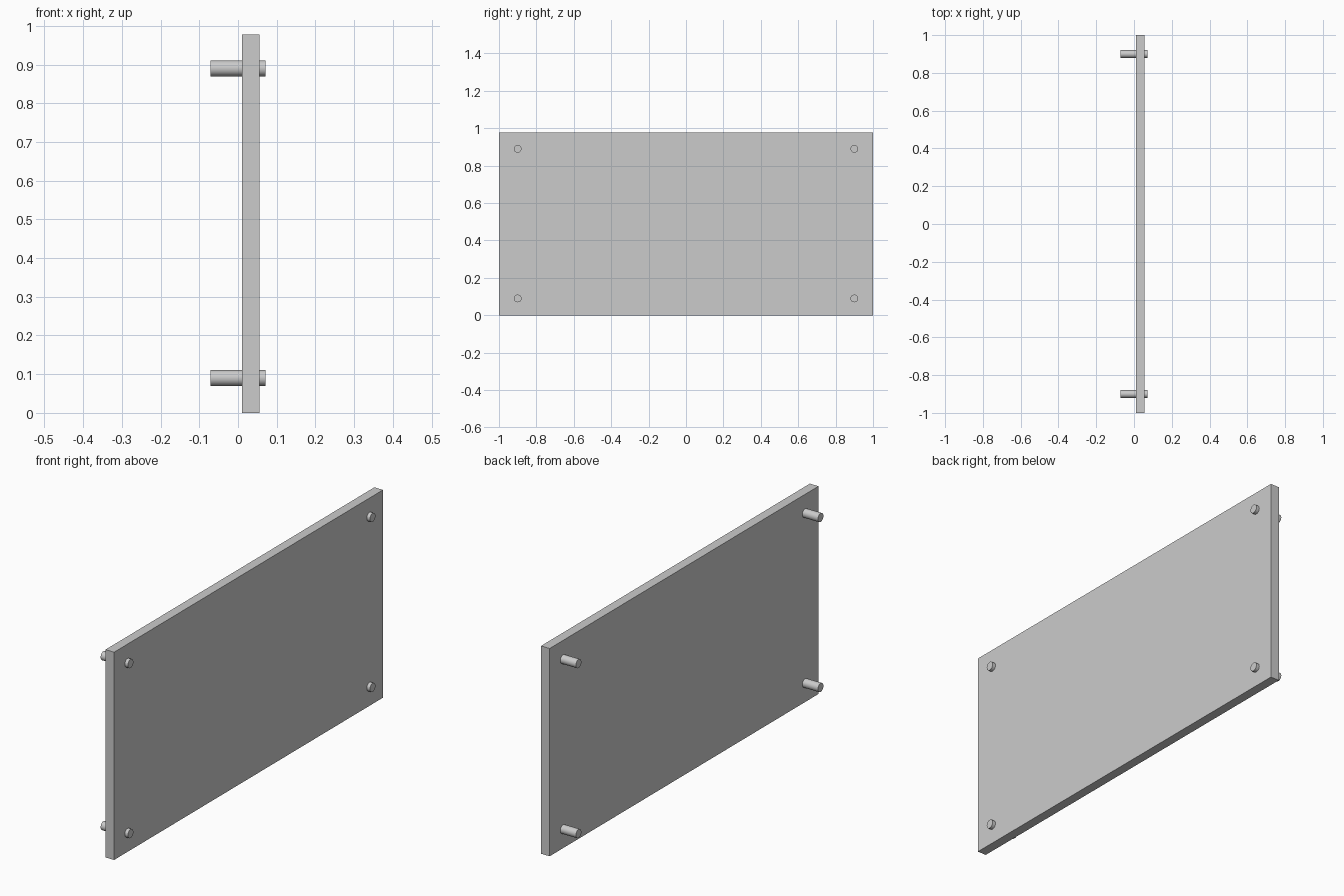
import bpy
import math

if "Cube" in bpy.data.objects:
    bpy.data.objects.remove(bpy.data.objects["Cube"])

# Flat rectangular panel
X0, X1, HEIGHT = 0.01, 0.055, 0.978
bpy.ops.mesh.primitive_cube_add(size=1, location=((X0 + X1) / 2, 0, HEIGHT / 2))
panel = bpy.context.object
panel.name = "panel"
panel.scale = (X1 - X0, 2.0, HEIGHT)
bpy.ops.object.transform_apply(location=False, rotation=False, scale=True)


# Round standoff pegs running through each corner
def add_peg(name, y, z):
    bpy.ops.mesh.primitive_cylinder_add(
        vertices=32, radius=0.0205, depth=0.142,
        location=(0, y, z), rotation=(0, math.radians(90), 0))
    peg = bpy.context.object
    peg.name = name
    bpy.ops.object.shade_smooth_by_angle(angle=math.radians(30))


for side, y in (("left", -0.9), ("right", 0.9)):
    for level, z in (("lower", 0.09), ("upper", 0.89)):
        add_peg(f"{level}_{side}_standoff", y, z)
